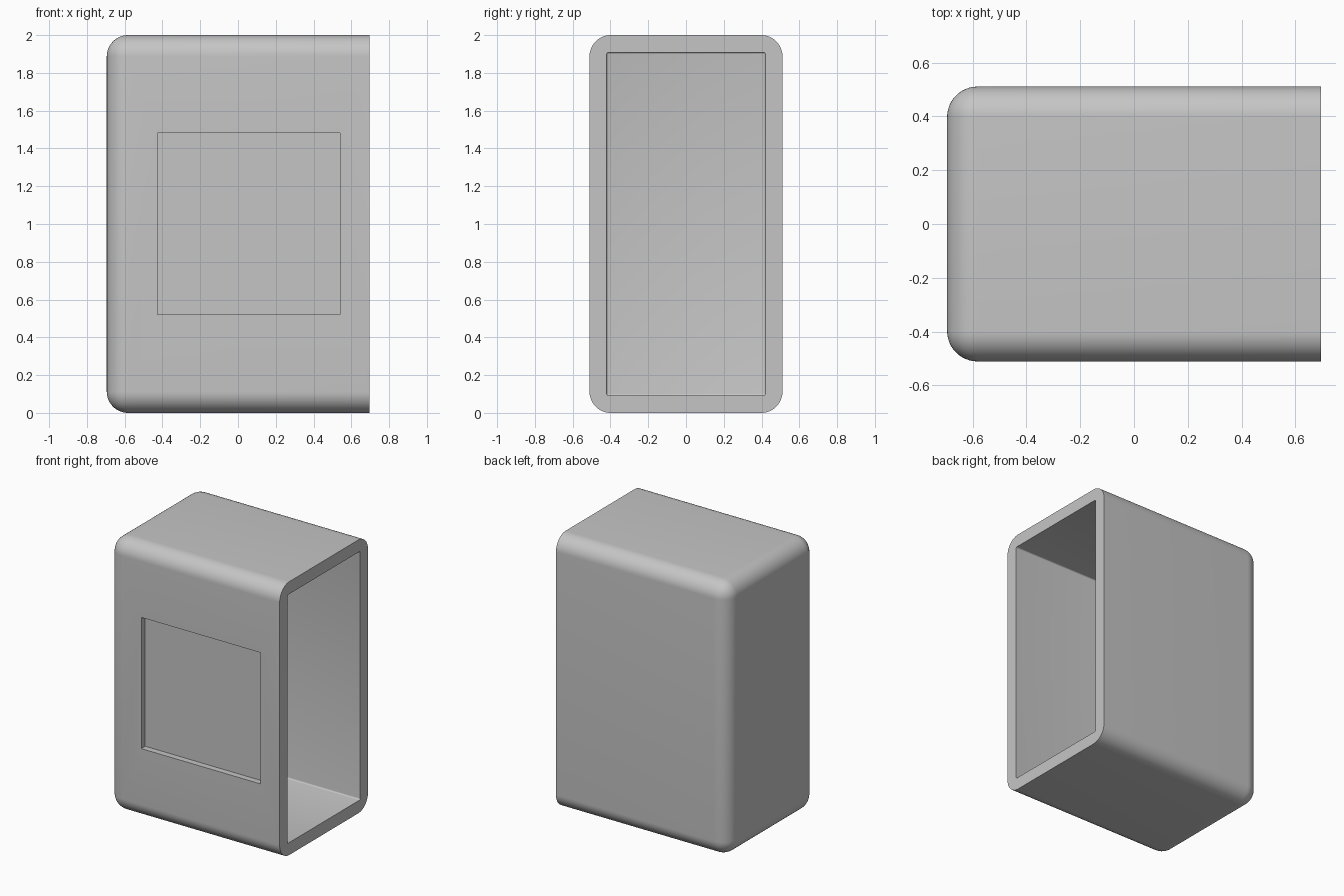
import bpy
import bmesh
from math import radians
from mathutils import Vector

old = bpy.data.objects.get("Cube")
if old:
    bpy.data.objects.remove(old, do_unlink=True)

HALF_X, HALF_Y, HEIGHT = 0.695, 0.511, 2.0
WALL = 0.091
RADIUS = 0.113

grey = bpy.data.materials.new("light grey")
grey.use_nodes = True
colour = (0.56, 0.56, 0.56, 1)
grey.diffuse_color = colour
grey.node_tree.nodes["Principled BSDF"].inputs["Base Color"].default_value = colour


def box(name, low, high, radius=0.0, segments=1):
    """Box between two corners; all edges except those of the +x end are rounded."""
    low, high = Vector(low), Vector(high)
    bm = bmesh.new()
    bmesh.ops.create_cube(bm, size=1)
    for v in bm.verts:
        v.co = (low + high) / 2 + v.co * (high - low)
    if radius:
        edges = [e for e in bm.edges
                 if not all(abs(v.co.x - high.x) < 1e-5 for v in e.verts)]
        bmesh.ops.bevel(bm, geom=edges, offset=radius, segments=segments,
                        profile=0.5, affect='EDGES')
    mesh = bpy.data.meshes.new(name)
    bm.to_mesh(mesh)
    bm.free()
    mesh.materials.append(grey)
    obj = bpy.data.objects.new(name, mesh)
    bpy.context.collection.objects.link(obj)
    return obj


def cut(target, cutter):
    mod = target.modifiers.new(cutter.name, 'BOOLEAN')
    mod.operation = 'DIFFERENCE'
    mod.solver = 'EXACT'
    mod.object = cutter
    bpy.context.view_layer.objects.active = target
    bpy.ops.object.modifier_apply(modifier=mod.name)
    bpy.data.objects.remove(cutter, do_unlink=True)


# Rounded outer casing
casing = box("casing", (-HALF_X, -HALF_Y, 0), (HALF_X, HALF_Y, HEIGHT), RADIUS, 12)

# Hollow interior, open at the +x end
cut(casing, box("interior", (-HALF_X + WALL, -HALF_Y + WALL, WALL),
                (HALF_X + 0.1, HALF_Y - WALL, HEIGHT - WALL), 0.01, 4))

# Shallow square recess in the front wall
cut(casing, box("front_recess", (-0.425, -HALF_Y - 0.1, 0.521),
                (0.54, -HALF_Y + WALL / 2, 1.481)))

# Smooth rounded edges, sharp rims
bpy.ops.object.select_all(action='DESELECT')
casing.select_set(True)
bpy.context.view_layer.objects.active = casing
bpy.ops.object.shade_smooth_by_angle(angle=radians(30))
